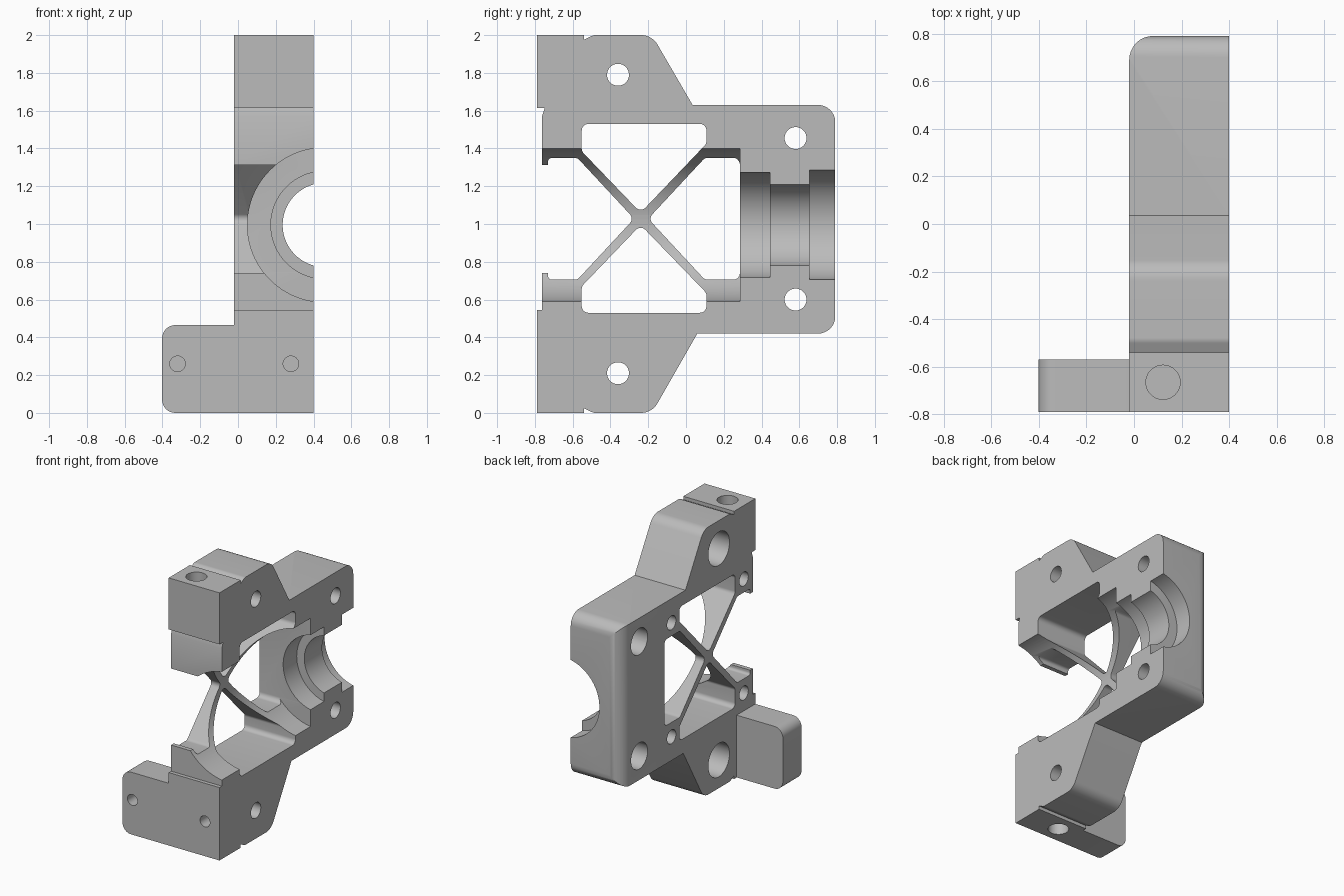
import bpy, bmesh, math
from mathutils import Vector

cube = bpy.data.objects.get("Cube")
if cube:
    bpy.data.objects.remove(cube, do_unlink=True)

grey = bpy.data.materials.new("plain grey")
grey.use_nodes = True
grey.diffuse_color = (0.5, 0.5, 0.5, 1)
grey.node_tree.nodes["Principled BSDF"].inputs["Base Color"].default_value = (0.5, 0.5, 0.5, 1)

# Maps (u, v, depth) to x, y, z for each extrusion axis
PLACE = {"x": lambda u, v, d: (d, u, v),
         "y": lambda u, v, d: (u, d, v),
         "z": lambda u, v, d: (u, v, d)}


def rounded(points, steps=8):
    """Round the corners of a profile given as (u, v[, radius])."""
    out = []
    for i, p in enumerate(points):
        c = Vector(p[:2])
        r = p[2] if len(p) > 2 else 0
        if not r:
            out.append(c)
            continue
        a = (Vector(points[i - 1][:2]) - c).normalized()
        b = (Vector(points[(i + 1) % len(points)][:2]) - c).normalized()
        half = a.angle(b) / 2
        centre = c + (a + b).normalized() * (r / math.sin(half))
        start = c + a * (r / math.tan(half)) - centre
        end = c + b * (r / math.tan(half)) - centre
        turn = math.atan2(start.x * end.y - start.y * end.x, start.dot(end))
        for k in range(steps + 1):
            t = turn * k / steps
            out.append(centre + Vector((start.x * math.cos(t) - start.y * math.sin(t),
                                        start.x * math.sin(t) + start.y * math.cos(t))))
    return out


def prism(name, points, axis, lo, hi):
    """Extrude a rounded profile along an axis."""
    bm = bmesh.new()
    face = bm.faces.new([bm.verts.new(PLACE[axis](p[0], p[1], lo)) for p in rounded(points)])
    move = Vector(PLACE[axis](0, 0, hi - lo))
    ext = bmesh.ops.extrude_face_region(bm, geom=[face], use_keep_orig=True)
    bmesh.ops.translate(bm, vec=move, verts=[g for g in ext["geom"] if isinstance(g, bmesh.types.BMVert)])
    bmesh.ops.recalc_face_normals(bm, faces=bm.faces)
    mesh = bpy.data.meshes.new(name)
    bm.to_mesh(mesh)
    bm.free()
    ob = bpy.data.objects.new(name, mesh)
    bpy.context.collection.objects.link(ob)
    mesh.materials.append(grey)
    return ob


def cylinder(name, u, v, r, axis, lo, hi, sides=40):
    ring = [(u + r * math.cos(math.tau * k / sides), v + r * math.sin(math.tau * k / sides))
            for k in range(sides)]
    return prism(name, ring, axis, lo, hi)


def combine(target, tool, operation):
    """Apply a boolean and discard the helper."""
    mod = target.modifiers.new("shape", "BOOLEAN")
    mod.operation, mod.solver, mod.object = operation, "EXACT", tool
    bpy.context.view_layer.objects.active = target
    bpy.ops.object.modifier_apply(modifier=mod.name)
    bpy.data.objects.remove(tool, do_unlink=True)


# Side outline of the housing
BACK, SPLIT = -0.02, 0.4
housing = prism("bearing_housing", [
    (-0.79, 0), (-0.54, 0), (-0.54, 0.025), (-0.49, 0, 0.05),
    (-0.18, 0, 0.1), (0.06, 0.42), (0.79, 0.42, 0.09), (0.79, 1.63, 0.09),
    (0.035, 1.63), (-0.18, 2, 0.1), (-0.49, 2, 0.05), (-0.54, 1.975), (-0.54, 2),
    (-0.79, 2), (-0.79, 1.615), (-0.748, 1.615), (-0.762, 1.57),
    (-0.762, 0.545), (-0.79, 0.545)], "x", BACK, SPLIT)

# Rounded upright edge at the rear
combine(housing, prism("plan", [(-0.02, -1), (0.6, -1), (0.6, 0.79), (-0.02, 0.79, 0.1)],
                       "z", -0.1, 2.1), "INTERSECT")

# Mounting tab
combine(housing, prism("tab", [(-0.402, 0, 0.07), (0.1, 0), (0.1, 0.465), (-0.402, 0.465, 0.07)],
                       "y", -0.79, -0.57), "UNION")

cutters = []

# Stepped bore along the split face: radius, start, end
AXIS_X, AXIS_Z = 0.459, 0.995
for r, lo, hi in [(0.409, -0.9, 0.285), (0.285, 0.2, 0.445), (0.2225, 0.4, 0.7), (0.296, 0.655, 0.9)]:
    cutters.append(cylinder("bore", AXIS_X, AXIS_Z, r, "y", lo, hi, 96))

# Four windows that leave the cross braces
R = 0.035
windows = [
    [(-0.552, 1.53, R), (0.108, 1.53, R), (0.108, 1.425, R), (-0.24, 1.06, R), (-0.552, 1.385, R)],
    [(-0.552, 0.53, R), (0.108, 0.53, R), (0.108, 0.635, R), (-0.24, 0.995, R), (-0.552, 0.67, R)],
    [(-0.2, 1.028, R), (0.1, 1.35, R), (0.285, 1.35, R), (0.285, 0.705, R), (0.1, 0.705, R)],
    [(-0.275, 1.028, R), (-0.575, 1.35, R), (-0.73, 1.35, 0.02), (-0.73, 1.312), (-0.9, 1.312),
     (-0.9, 0.74), (-0.73, 0.74), (-0.73, 0.705, 0.02), (-0.575, 0.705, R)]]
for w in windows:
    cutters.append(prism("window", w, "x", -0.2, 0.6))

# Clamp bolt holes with counterbores on the outer side
for y, z, head, depth in [(-0.36, 1.79, 0.125, 0.2), (-0.36, 0.21, 0.125, 0.2),
                          (0.58, 1.455, 0.098, 0.2), (0.58, 0.6, 0.098, 0.2)]:
    cutters.append(cylinder("bolt", y, z, 0.058, "x", -0.2, 0.6))
    cutters.append(cylinder("bolt_head", y, z, head, "x", -0.2, BACK + depth))

# Blind holes around the braces
for y in (-0.655, 0.2):
    for z in (0.598, 1.45):
        cutters.append(cylinder("blind_hole", y, z, 0.052, "x", -0.2, 0.16))

# Screw holes in the front face, and in the top and bottom
for x in (-0.32, 0.28):
    cutters.append(cylinder("front_screw", x, 0.26, 0.041, "y", -0.9, -0.64))
for lo, hi in ((-0.1, 0.14), (1.86, 2.1)):
    cutters.append(cylinder("end_hole", 0.122, -0.665, 0.072, "z", lo, hi))

for c in cutters:
    combine(housing, c, "DIFFERENCE")

# Tidy and shade
bpy.ops.object.select_all(action="DESELECT")
housing.select_set(True)
bpy.context.view_layer.objects.active = housing
bpy.ops.object.shade_smooth_by_angle(angle=math.radians(30))
